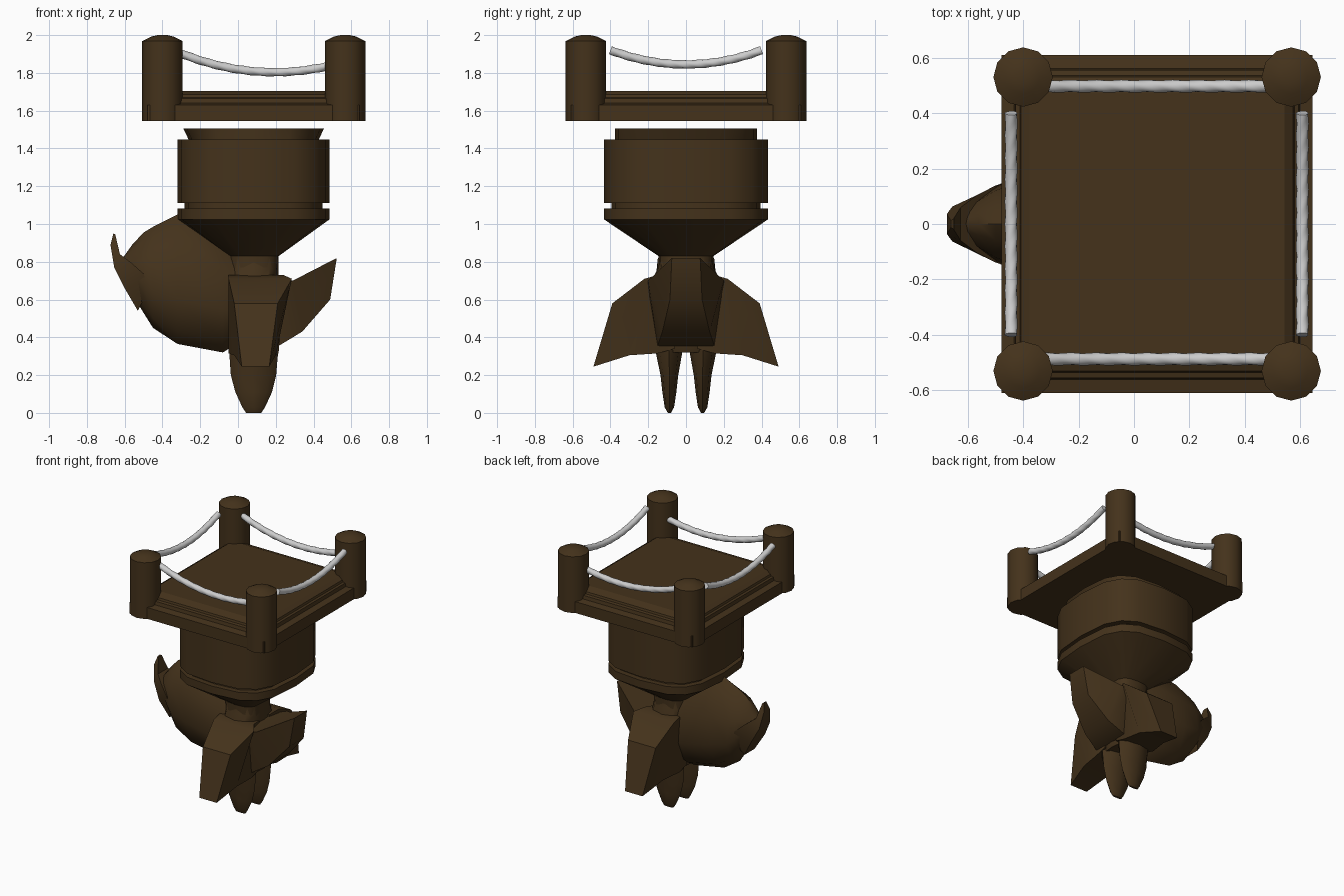
import bpy, bmesh, math
from mathutils import Vector

if "Cube" in bpy.data.objects:
    bpy.data.objects.remove(bpy.data.objects["Cube"])

CX = 0.083

brown = bpy.data.materials.new("dark_wood")
brown.diffuse_color = (0.058, 0.032, 0.011, 1)
brown.use_nodes = True
brown.node_tree.nodes["Principled BSDF"].inputs["Base Color"].default_value = brown.diffuse_color


def loft(name, rings, mat=brown, angle=32):
    """Skin a list of equal-length point rings and cap both ends."""
    bm = bmesh.new()
    vs = [[bm.verts.new(p) for p in r] for r in rings]
    n = len(rings[0])
    for a, b in zip(vs, vs[1:]):
        for i in range(n):
            j = (i + 1) % n
            bm.faces.new((a[i], a[j], b[j], b[i]))
    bm.faces.new(vs[0][::-1])
    bm.faces.new(vs[-1])
    bmesh.ops.recalc_face_normals(bm, faces=bm.faces)
    me = bpy.data.meshes.new(name)
    bm.to_mesh(me)
    bm.free()
    ob = bpy.data.objects.new(name, me)
    bpy.context.collection.objects.link(ob)
    if mat:
        me.materials.append(mat)
    bpy.ops.object.select_all(action='DESELECT')
    ob.select_set(True)
    bpy.context.view_layer.objects.active = ob
    bpy.ops.object.shade_smooth_by_angle(angle=math.radians(angle))
    return ob


def oval(cx, cy, rx, ry, z, n=12, power=2):
    """Ellipse ring; a power above 2 makes it squarer."""
    def c(v):
        return math.copysign(abs(v) ** (2 / power), v) if abs(v) > 1e-6 else 0
    return [(cx + rx * c(math.cos(2 * math.pi * i / n)),
             cy + ry * c(math.sin(2 * math.pi * i / n)), z) for i in range(n)]


def rect(cx, hx, hy, z):
    return [(cx - hx, -hy, z), (cx + hx, -hy, z), (cx + hx, hy, z), (cx - hx, hy, z)]


# stepped platform
loft("platform", [rect(CX, hx, hy, z) for hx, hy, z in [
    (.561, .609, 1.545), (.561, .609, 1.63), (.515, .56, 1.64), (.51, .555, 1.665),
    (.495, .535, 1.67), (.49, .53, 1.685), (.46, .475, 1.705)]], angle=15)

# corner posts with domed tops
for ix, x in enumerate((-.4, .567)):
    for iy, y in enumerate((-.53, .53)):
        loft(f"post_{ix}{iy}", [oval(x, y, r, r, z) for r, z in [
            (.107, 1.545), (.107, 1.968), (.06, 1.992), (.025, 2.0)]])


# sagging twisted ropes
def rope(name, start, end, sag, segs=64, sides=12):
    a, b = Vector(start), Vector(end)
    d = (b - a).normalized()
    side = Vector((-d.y, d.x, 0))
    rings = []
    for s in range(segs + 1):
        t = s / segs
        c = a.lerp(b, t) - Vector((0, 0, sag * 4 * t * (1 - t)))
        tan = ((b - a) - Vector((0, 0, sag * 4 * (1 - 2 * t)))).normalized()
        up = tan.cross(side)
        ring = []
        for i in range(sides):
            th = 2 * math.pi * i / sides
            r = .022 * (1 + .06 * math.cos(3 * th - t * 2 * math.pi * 10))
            ring.append(c + side * r * math.cos(th) + up * r * math.sin(th))
        rings.append(ring)
    loft(name, rings, None, 50)


for n, y in (("front", -.487), ("back", .497)):
    rope(f"rope_{n}", (-.32, y, 1.91), (.6, y, 1.87), .085)
for n, x in (("left", -.443), ("right", .607)):
    rope(f"rope_{n}", (x, -.4, 1.92), (x, .4, 1.92), .075)

# squarish drum, groove and funnel down to the neck
loft("drum", [oval(CX, 0, rx, ry, z, 16, 3.1) for rx, ry, z in [
    (.128, .14, .72), (.132, .145, .83), (.402, .435, 1.025), (.402, .435, 1.083),
    (.365, .395, 1.083), (.365, .395, 1.11), (.402, .435, 1.11), (.402, .435, 1.448),
    (.345, .375, 1.448), (.372, .375, 1.505)]], angle=35)

# torso
loft("torso", [oval(CX, 0, rx, ry, z, 12, 3.1) for rx, ry, z in [
    (.12, .14, .32), (.135, .17, .37), (.134, .18, .55), (.134, .19, .69),
    (.131, .145, .77), (.13, .14, .86)]], angle=40)


# belly, narrower toward the top and tapering toward the nose
def belly_ring(x, lo, hi, w, n=10):
    m, h = (lo + hi) / 2, (hi - lo) / 2
    ring = []
    for i in range(n):
        a = 2 * math.pi * i / n
        taper = 1 - .4 * max(0, math.cos(a))
        ring.append((x, w * taper * math.sin(a), m + h * math.cos(a)))
    return ring


loft("belly", [belly_ring(*s) for s in [
    (.1, .40, .85, .15), (-.04, .345, .92, .17), (-.08, .32, .98, .18),
    (-.32, .365, 1.05, .18), (-.45, .45, .985, .165), (-.5, .53, .955, .145),
    (-.56, .63, .89, .1), (-.61, .71, .82, .06)]], angle=40)

# curved nose crest: outer edge, inner edge, half width
loft("nose_crest", [[(ox, -w * .6, oz), (ix, -w, iz), (ix, w, iz), (ox, w * .6, oz)]
                    for ox, oz, ix, iz, w in [
    (-.66, .95, -.65, .945, .02), (-.675, .89, -.625, .84, .06),
    (-.655, .77, -.565, .795, .105), (-.6, .66, -.497, .735, .14),
    (-.53, .54, -.49, .62, .1)]])

# side fins
for n, s in (("front", -1), ("back", 1)):
    loft(f"side_fin_{n}", [[(x0, s * yt, zt), (x1, s * yt, zt),
                            (x3, s * yb, zb), (x2, s * yb, zb)]
                           for yt, zt, x0, x1, yb, zb, x2, x3 in [
        (.06, .715, -.045, .22, .06, .34, -.05, .215),
        (.15, .73, -.05, .24, .15, .315, -.05, .215),
        (.22, .71, -.05, .285, .3, .305, -.02, .2),
        (.39, .58, -.02, .21, .49, .245, .02, .165)]], angle=35)

# tail fin
loft("tail_fin", [[(xt, -wt, zt), (xt, wt, zt), (xb, wb, zb), (xb, -wb, zb)]
                  for xt, zt, wt, xb, zb, wb in [
    (.1, .71, .18, .1, .35, .14), (.2, .7, .21, .215, .355, .15),
    (.29, .7, .2, .34, .43, .125), (.523, .82, .075, .488, .6, .085)]], angle=35)

# pointed legs
for n, s in (("front", -1), ("back", 1)):
    loft(f"leg_{n}", [oval(cx, s * y, rx, ry, z, 8) for cx, y, rx, ry, z in [
        (.083, .09, .131, .085, .45), (.083, .09, .13, .072, .33),
        (.082, .088, .12, .047, .2), (.083, .088, .097, .037, .11),
        (.083, .088, .06, .025, .03), (.083, .088, .04, .008, 0)]], angle=40)
